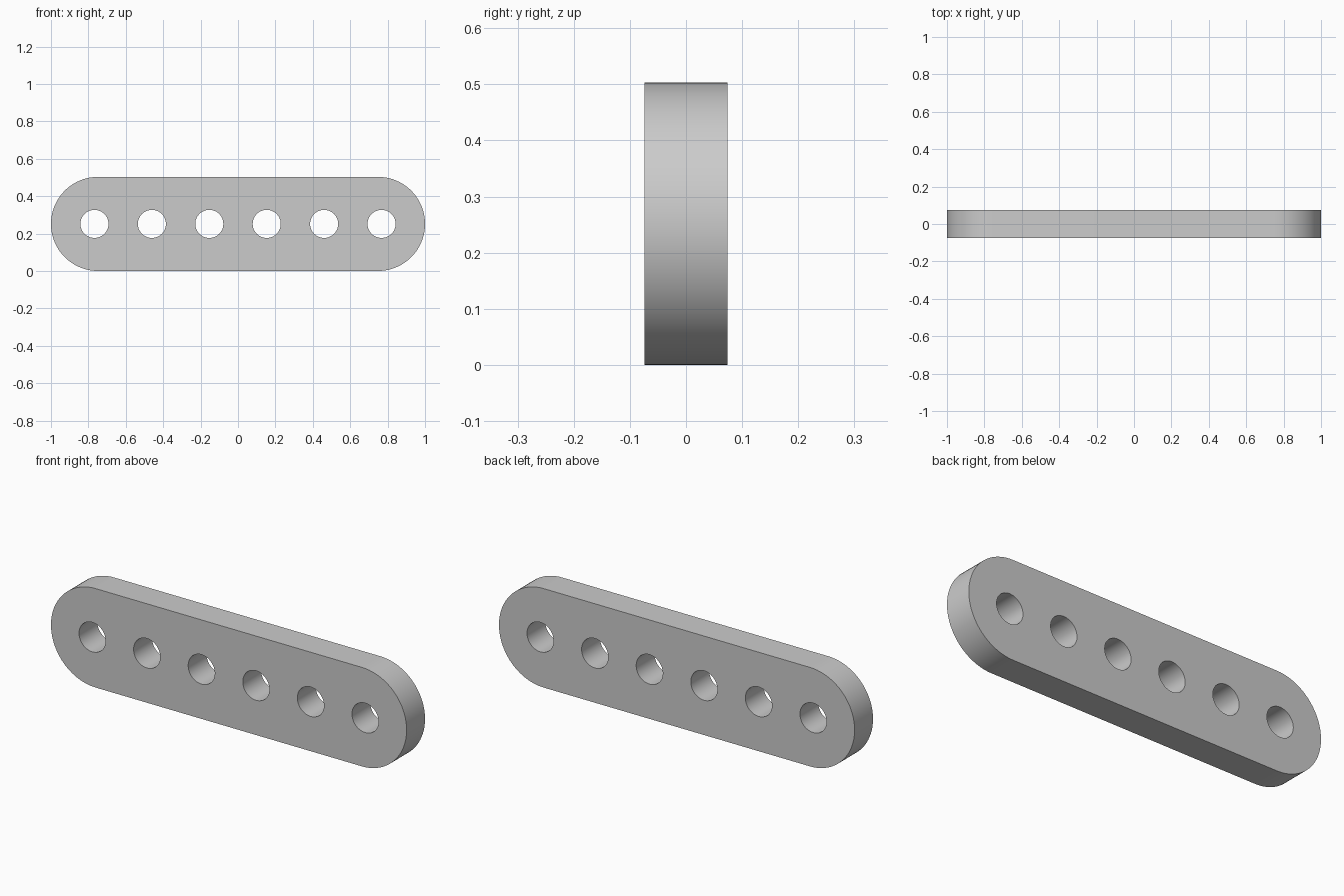
import bpy, bmesh
from math import pi, sin, cos, radians

if "Cube" in bpy.data.objects:
    bpy.data.objects.remove(bpy.data.objects["Cube"])

R = 0.2515           # end radius = half height
HALF_THICK = 0.074
HOLE_R = 0.075
PITCH = 0.307
HOLES = 6


def arc(cx, r, start, end, n):
    return [(cx + r * cos(start + (end - start) * i / n),
             R + r * sin(start + (end - start) * i / n)) for i in range(n + 1)]


def add_loop(curve, pts):
    s = curve.splines.new('POLY')
    s.points.add(len(pts) - 1)
    for p, (x, z) in zip(s.points, pts):
        p.co = (x, z, 0, 1)
    s.use_cyclic_u = True


# Bar profile with rounded ends and a row of holes, extruded through y
curve = bpy.data.curves.new("perforated_bar", 'CURVE')
curve.dimensions = '2D'
curve.fill_mode = 'BOTH'
curve.extrude = HALF_THICK
add_loop(curve, arc(1 - R, R, -pi / 2, pi / 2, 40) + arc(R - 1, R, pi / 2, 3 * pi / 2, 40))
for i in range(HOLES):
    add_loop(curve, arc((i - (HOLES - 1) / 2) * PITCH, HOLE_R, 0, 2 * pi, 48)[:-1])

bar = bpy.data.objects.new("perforated_bar", curve)
bpy.context.collection.objects.link(bar)
bar.rotation_euler.x = pi / 2
bpy.context.view_layer.objects.active = bar
bar.select_set(True)
bpy.ops.object.convert(target='MESH')
bar = bpy.context.object

# Weld caps to the walls and smooth the round surfaces
bm = bmesh.new()
bm.from_mesh(bar.data)
bmesh.ops.remove_doubles(bm, verts=bm.verts, dist=1e-5)
bmesh.ops.recalc_face_normals(bm, faces=bm.faces)
bm.to_mesh(bar.data)
bm.free()
bpy.ops.object.transform_apply(location=False, rotation=True, scale=False)
bpy.ops.object.shade_smooth_by_angle(angle=radians(30))
